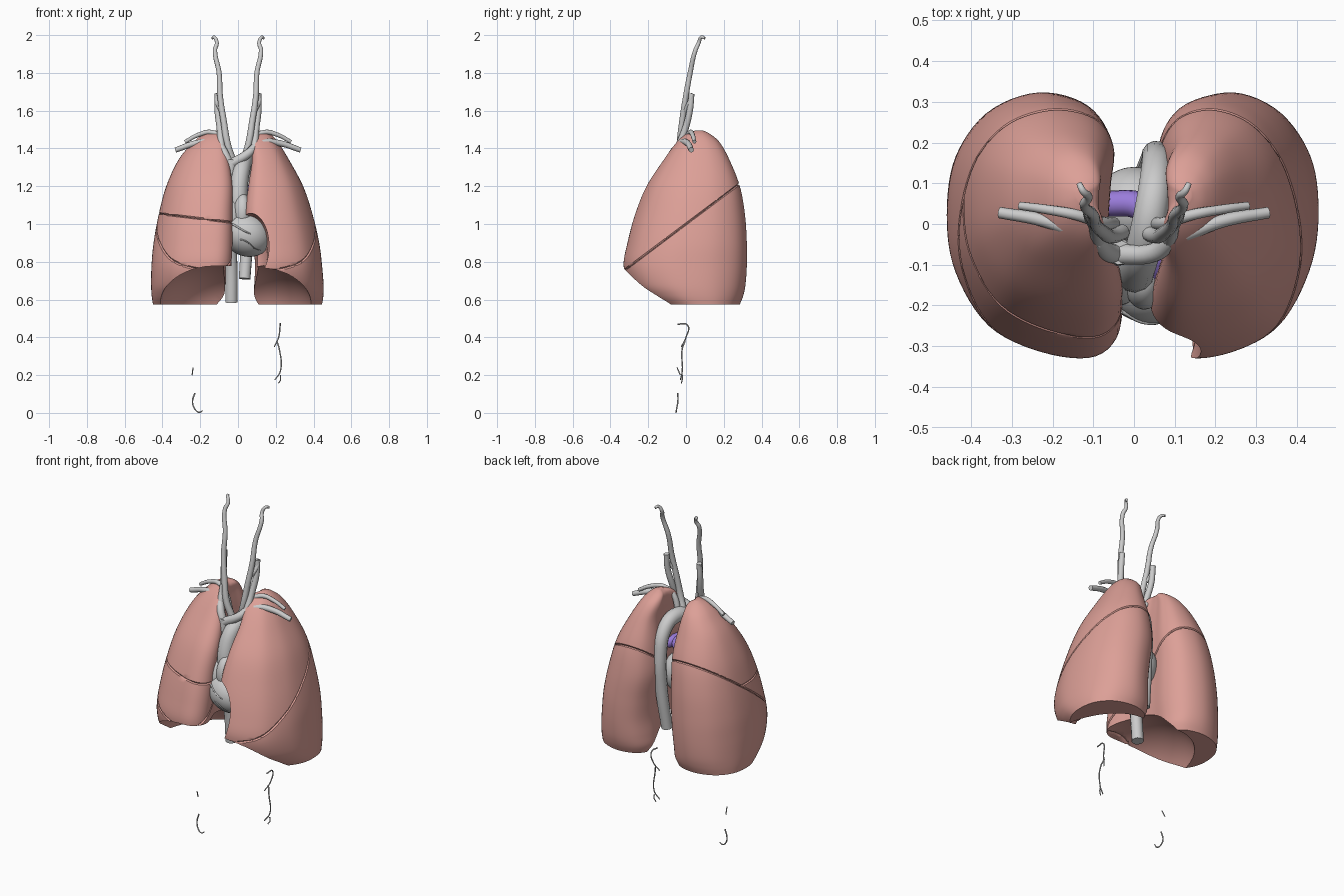
import bpy, bmesh, math
from mathutils import Vector, Matrix

if "Cube" in bpy.data.objects:
    bpy.data.objects.remove(bpy.data.objects["Cube"])


def material(name, col):
    m = bpy.data.materials.new(name)
    m.diffuse_color = col
    m.use_nodes = True
    m.node_tree.nodes["Principled BSDF"].inputs["Base Color"].default_value = m.diffuse_color
    return m


PINK = material("lung_pink", (0.72, 0.35, 0.31, 1))
PURPLE = material("pulmonary_purple", (0.32, 0.2, 0.70, 1))


def activate(ob):
    bpy.ops.object.select_all(action='DESELECT')
    ob.select_set(True)
    bpy.context.view_layer.objects.active = ob


def smooth(ob, deg=45):
    activate(ob)
    bpy.ops.object.shade_smooth_by_angle(angle=math.radians(deg))


def link(name, data):
    ob = bpy.data.objects.new(name, data)
    bpy.context.collection.objects.link(ob)
    return ob


def catmull(pts, n, closed=False):
    """Smooth interpolation through tuples of any length."""
    k, out = len(pts), []
    at = (lambda i: pts[i % k]) if closed else (lambda i: pts[min(max(i, 0), k - 1)])
    for i in range(k if closed else k - 1):
        for s in range(n):
            t = s / n
            out.append([0.5 * (2 * b + (c - a) * t + (2 * a - 5 * b + 4 * c - d) * t * t
                               + (3 * b - a - 3 * c + d) * t ** 3)
                        for a, b, c, d in zip(at(i - 1), at(i), at(i + 1), at(i + 2))])
    if not closed:
        out.append(list(pts[-1]))
    return out


def ellipsoid(name, loc, radii, rot=(0, 0, 0), mat=None):
    me = bpy.data.meshes.new(name)
    bm = bmesh.new()
    bmesh.ops.create_uvsphere(bm, u_segments=48, v_segments=28, radius=1)
    bmesh.ops.transform(bm, matrix=Matrix.Diagonal((*radii, 1)), verts=bm.verts)
    bm.to_mesh(me)
    bm.free()
    ob = link(name, me)
    ob.location, ob.rotation_euler = loc, rot
    if mat:
        me.materials.append(mat)
    smooth(ob)
    return ob


def tube(name, pts, r0, r1=None, mat=None):
    """Round vessel through points, radius going from r0 to r1."""
    r1 = r0 if r1 is None else r1
    cu = bpy.data.curves.new(name, 'CURVE')
    cu.dimensions = '3D'
    cu.bevel_depth, cu.bevel_resolution = 1, 4
    cu.use_fill_caps, cu.resolution_u = True, 6
    sp = cu.splines.new('BEZIER')
    sp.bezier_points.add(len(pts) - 1)
    for i, (bp, p) in enumerate(zip(sp.bezier_points, pts)):
        bp.co = p
        bp.handle_left_type = bp.handle_right_type = 'AUTO'
        bp.radius = r0 + (r1 - r0) * i / (len(pts) - 1)
    ob = link(name, cu)
    activate(ob)
    bpy.ops.object.convert(target='MESH')
    ob = bpy.context.object
    if mat:
        ob.data.materials.append(mat)
    smooth(ob)


# Lung cross-section: u from medial to lateral, v from front to back
SECTION = [(.14, -1), (.45, -.97), (.76, -.77), (.95, -.37), (1, .05), (.95, .5), (.77, .85),
           (.48, 1), (.2, .9), (.06, .6), (.08, .2), (.09, -.3), (.0, -.76)]
# Lung levels: z, front y, back y, left inner/outer x, right inner/outer x
LEVELS = [(1.495, .05, .09, .11, .14, .11, .14), (1.475, .0, .13, .08, .175, .08, .185),
          (1.43, -.05, .18, .07, .215, .07, .24), (1.34, -.115, .23, .075, .27, .05, .315),
          (1.2, -.205, .285, .055, .345, .03, .38), (1.05, -.265, .312, .04, .395, .03, .42),
          (.9, -.305, .322, .06, .43, .03, .447), (.78, -.325, .322, .07, .445, .035, .458),
          (.68, -.295, .315, .065, .453, .045, .46), (.62, -.235, .303, .065, .452, .05, .457),
          (.575, -.16, .285, .08, .445, .07, .45)]


def lobe(name, mesh, cuts):
    """Keep the part of a lung above every (point, normal) plane, with a softened rim."""
    bm = bmesh.new()
    bm.from_mesh(mesh)
    for co, no in cuts:
        co, no = Vector(co), Vector(no).normalized()
        for off, clear in ((.006, False), (.0005, True)):
            geom = bm.faces[:] + bm.edges[:] + bm.verts[:]
            cut = bmesh.ops.bisect_plane(bm, geom=geom, dist=1e-5, plane_co=co + no * off,
                                         plane_no=no, clear_inner=clear)['geom_cut']
        bm.normal_update()
        for v in [g for g in cut if isinstance(g, bmesh.types.BMVert)]:
            v.co -= v.normal * .006
        rim = [g for g in cut if isinstance(g, bmesh.types.BMEdge)]
        bmesh.ops.triangle_fill(bm, edges=rim, use_beauty=True)
        bmesh.ops.recalc_face_normals(bm, faces=bm.faces)
    me = bpy.data.meshes.new(name)
    bm.to_mesh(me)
    bm.free()
    me.materials.clear()
    me.materials.append(PINK)
    smooth(link(name, me), 40)


def lung(name, side, cutters):
    k = 3 if side > 0 else 5
    bm = bmesh.new()
    ring = catmull(SECTION, 6, True)
    rows = []
    for L in catmull(LEVELS, 6):
        z, f, b, xi, xo = L[0], L[1], L[2], L[k], L[k + 1]
        rows.append([bm.verts.new((side * (xi + u * (xo - xi)), (f + b) / 2 + v * (b - f) / 2, z))
                     for u, v in ring])
    n = len(ring)
    for a, b in zip(rows, rows[1:]):
        for i in range(n):
            bm.faces.new((a[i], a[(i + 1) % n], b[(i + 1) % n], b[i]))
    bm.faces.new(rows[0])
    bm.faces.new(rows[-1])
    bmesh.ops.recalc_face_normals(bm, faces=bm.faces)
    me = bpy.data.meshes.new(name)
    bm.to_mesh(me)
    bm.free()
    ob = link(name, me)
    me.materials.append(PINK)
    for loc, radii in cutters:
        c = ellipsoid("cutter", loc, radii, mat=PINK)
        c.hide_render = True
        m = ob.modifiers.new("cut", 'BOOLEAN')
        m.operation, m.object = 'DIFFERENCE', c
        activate(ob)
        bpy.ops.object.modifier_apply(modifier=m.name)
        bpy.data.objects.remove(c)
    # Split along the oblique fissure, and the horizontal one on the three-lobed lung
    up, down, mid = (0, -.75, 1), (0, .75, -1), (0, 0, 1.005)
    lobe(name + "_lower_lobe", ob.data, [((0, 0, 1), down)])
    if side > 0:
        lobe(name + "_upper_lobe", ob.data, [((0, 0, 1), up)])
    else:
        lobe(name + "_upper_lobe", ob.data, [((0, 0, 1), up), (mid, (.12, 0, 1))])
        lobe(name + "_middle_lobe", ob.data, [((0, 0, 1), up), (mid, (-.12, 0, -1))])
    bpy.data.objects.remove(ob)


# Lungs, hollowed below by the diaphragm; the left one has a notch for the heart
lung("left_lung", 1, [((.12, -.2, .5), (.29, .43, .28)), ((.06, -.29, .88), (.105, .25, .18))])
lung("right_lung", -1, [((-.12, -.2, .5), (.32, .45, .29))])

# Heart
ellipsoid("heart_ventricles", (.045, -.12, .945), (.135, .125, .115), (0, math.radians(25), 0))
ellipsoid("right_atrium", (-.04, -.11, 1.02), (.07, .09, .12))
ellipsoid("heart_outflow", (.025, -.14, 1.06), (.05, .07, .1))
ellipsoid("left_atrium", (0, .04, 1.02), (.1, .1, .12))
tube("coronary_artery_upper", [(-.03, -.215, 1.0), (.03, -.243, .965), (.08, -.235, .94), (.14, -.19, .9)], .005, .003)
tube("coronary_artery_lower", [(-.02, -.21, .92), (.04, -.245, .91), (.09, -.22, .87), (.12, -.18, .86)], .004, .002)

# Great vessels
tube("aorta", [(.005, -.12, 1.02), (.005, -.11, 1.2), (.025, -.05, 1.31), (.045, .05, 1.34), (.055, .13, 1.28),
               (.055, .165, 1.15), (.05, .16, .95), (.035, .13, .71)], .05, .031)
tube("superior_vena_cava", [(-.035, -.07, 1.34), (-.05, -.075, 1.2), (-.055, -.08, 1.02)], .03, .034)
tube("inferior_vena_cava", [(-.045, -.06, .95), (-.036, -.03, .8), (-.035, -.01, .585)], .033)
tube("pulmonary_trunk", [(.06, -.15, 1.04), (.068, -.12, 1.12), (.065, -.05, 1.17), (.09, .04, 1.17), (.17, .07, 1.14)],
     .036, .03, PURPLE)
tube("right_pulmonary_artery", [(.06, -.02, 1.17), (.02, .04, 1.17), (-.06, .05, 1.15), (-.16, .04, 1.12)], .036, .03, PURPLE)

# Neck and shoulder vessels, mirrored
for s, n in ((1, "left"), (-1, "right")):
    P = lambda pts: [(s * x, y, z) for x, y, z in pts]
    root = [(.03, -.02, 1.34), (.055, -.03, 1.42)]
    tube(n + "_carotid_artery", P(root + [(.075, -.02, 1.54), (.095, 0, 1.68), (.1, .022, 1.8), (.122, .05, 1.92),
                                          (.112, .068, 1.96), (.126, .082, 1.989), (.135, .1, 1.984)]), .02, .007)
    tube(n + "_carotid_branch", P([(.09, -.005, 1.6), (.112, .02, 1.65), (.115, .035, 1.69)]), .012, .009)
    tube(n + "_jugular_vein", P([(.108, .03, 1.69), (.108, .02, 1.6), (.095, -.005, 1.5), (.088, -.04, 1.41)]), .015, .019)
    tube(n + "_subclavian_vein", P([(.085, -.045, 1.405), (.14, -.02, 1.432), (.22, .008, 1.428), (.33, .028, 1.392)]), .02, .014)
    tube(n + "_subclavian_artery", P([(.05, .0, 1.35), (.085, .005, 1.45), (.14, .022, 1.485),
                                      (.21, .035, 1.472), (.28, .045, 1.435)]), .017, .01)
tube("left_brachiocephalic_vein", [(.09, -.04, 1.41), (.05, -.07, 1.37), (-.035, -.075, 1.32)], .021, .026)
tube("right_brachiocephalic_vein", [(-.09, -.04, 1.41), (-.07, -.065, 1.37), (-.04, -.075, 1.3)], .021, .026)

# Loose fine vessels below the lungs
tube("left_fine_artery", [(.222, -.045, .47), (.223, .008, .465), (.215, .0, .4), (.192, -.025, .35)], .004, .003)
tube("left_fine_artery_lower", [(.205, -.005, .38), (.218, -.02, .34), (.224, -.02, .22), (.195, -.03, .175)], .004, .003)
tube("left_fine_artery_tip", [(.224, -.02, .2), (.225, -.02, .175), (.215, -.025, .158)], .003)
tube("right_fine_artery", [(-.238, -.047, .24), (-.243, -.03, .2)], .003)
tube("right_fine_artery_tip", [(-.228, -.043, .105), (-.241, -.043, .06), (-.228, -.05, .02), (-.205, -.053, .003),
                               (-.188, -.05, .012)], .004, .003)
